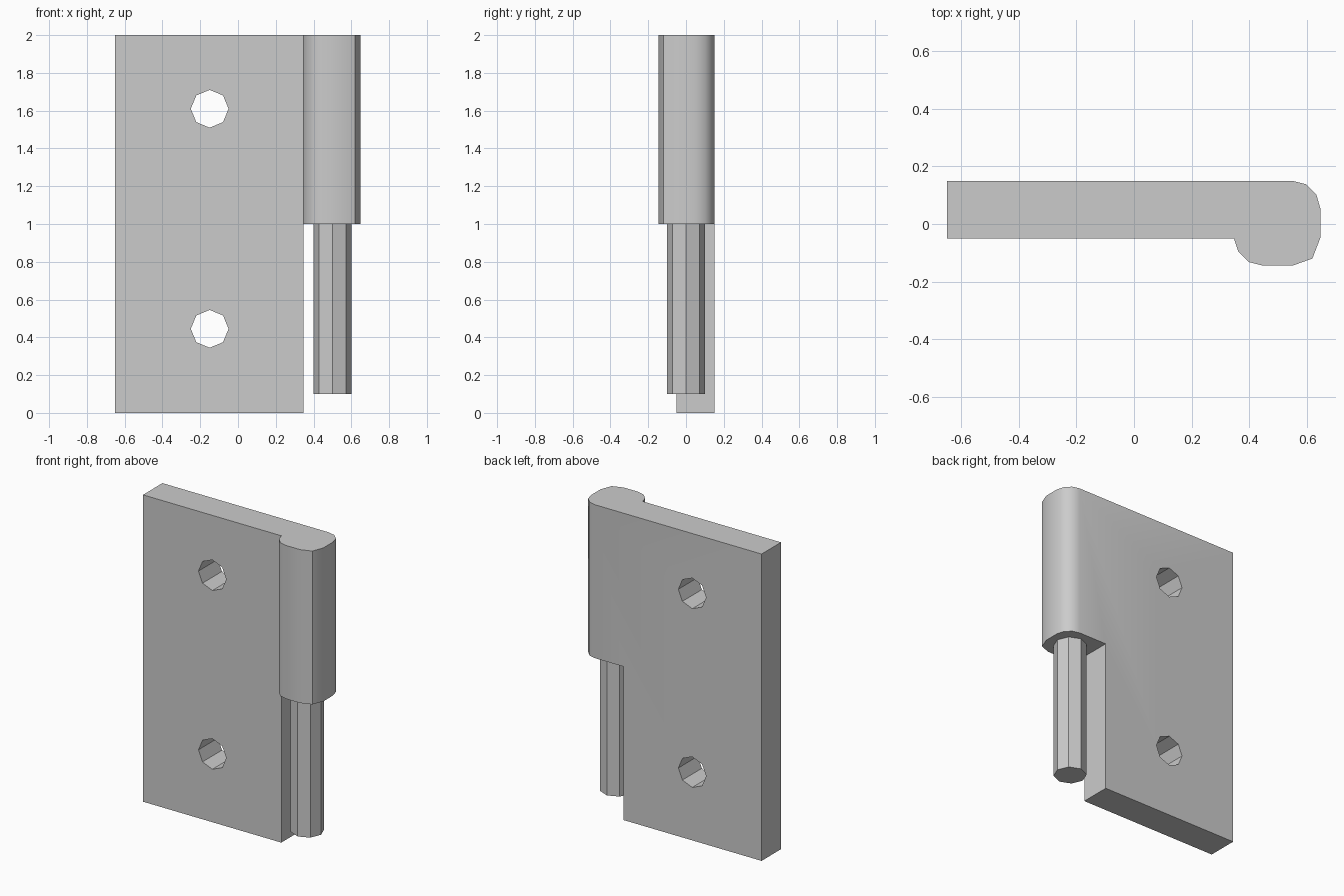
import bpy, bmesh, math
from mathutils import Matrix, Vector

cube = bpy.data.objects.get("Cube")
if cube:
    bpy.data.objects.remove(cube, do_unlink=True)

GREY = (0.6, 0.6, 0.6, 1)
metal = bpy.data.materials.new("grey_metal")
metal.use_nodes = True
metal.diffuse_color = GREY
metal.node_tree.nodes["Principled BSDF"].inputs["Base Color"].default_value = GREY


def add_object(name, bm):
    bmesh.ops.recalc_face_normals(bm, faces=bm.faces)
    mesh = bpy.data.meshes.new(name)
    bm.to_mesh(mesh)
    bm.free()
    mesh.materials.append(metal)
    obj = bpy.data.objects.new(name, mesh)
    bpy.context.collection.objects.link(obj)
    return obj


def extrude_outline(name, outline, bottom, top):
    bm = bmesh.new()
    face = bm.faces.new([bm.verts.new((x, y, bottom)) for x, y in outline])
    new = bmesh.ops.extrude_face_region(bm, geom=[face])["geom"]
    verts = [g for g in new if isinstance(g, bmesh.types.BMVert)]
    bmesh.ops.translate(bm, verts=verts, vec=(0, 0, top - bottom))
    return add_object(name, bm)


def octagon(centre_x, centre_y, radius=0.1):
    return [(centre_x + radius * math.cos(i * math.pi / 4),
             centre_y + radius * math.sin(i * math.pi / 4)) for i in range(8)]


# Leaf with its rolled knuckle, seen from above
outline = [(-0.65, -0.05), (0.347, -0.05), (0.362, -0.095), (0.398, -0.132),
           (0.45, -0.145), (0.55, -0.145), (0.62, -0.12), (0.648, -0.047),
           (0.648, 0.053), (0.634, 0.102), (0.598, 0.138), (0.55, 0.15),
           (-0.65, 0.15)]
leaf = extrude_outline("hinge_leaf", outline, 0, 2)

# Cutters: the notch below the knuckle and two screw holes
notch = [(0.347, -0.5), (1, -0.5), (1, 0.5), (0.347, 0.5)]
cutters = [extrude_outline("notch_cutter", notch, -0.5, 1)]
for height in (0.445, 1.61):
    hole = extrude_outline("screw_hole_cutter", octagon(0, 0), -0.5, 0.5)
    hole.data.transform(Matrix.Translation(Vector((-0.15, 0, height)))
                        @ Matrix.Rotation(math.pi / 2, 4, "X"))
    cutters.append(hole)

for cutter in cutters:
    cutter.hide_render = True
    cut = leaf.modifiers.new(cutter.name, "BOOLEAN")
    cut.operation = "DIFFERENCE"
    cut.solver = "EXACT"
    cut.object = cutter

# Bake the cuts, then drop the cutters
bpy.context.view_layer.update()
graph = bpy.context.evaluated_depsgraph_get()
baked = bpy.data.meshes.new_from_object(leaf.evaluated_get(graph))
leaf.modifiers.clear()
leaf.data = baked
for cutter in cutters:
    bpy.data.objects.remove(cutter, do_unlink=True)

# Eight-sided pin hanging from the knuckle
extrude_outline("hinge_pin", octagon(0.5, 0), 0.1, 1.02)

# Soft knuckle, crisp edges elsewhere
bpy.ops.object.select_all(action="DESELECT")
leaf.select_set(True)
bpy.context.view_layer.objects.active = leaf
bpy.ops.object.shade_smooth_by_angle(angle=math.radians(40))
